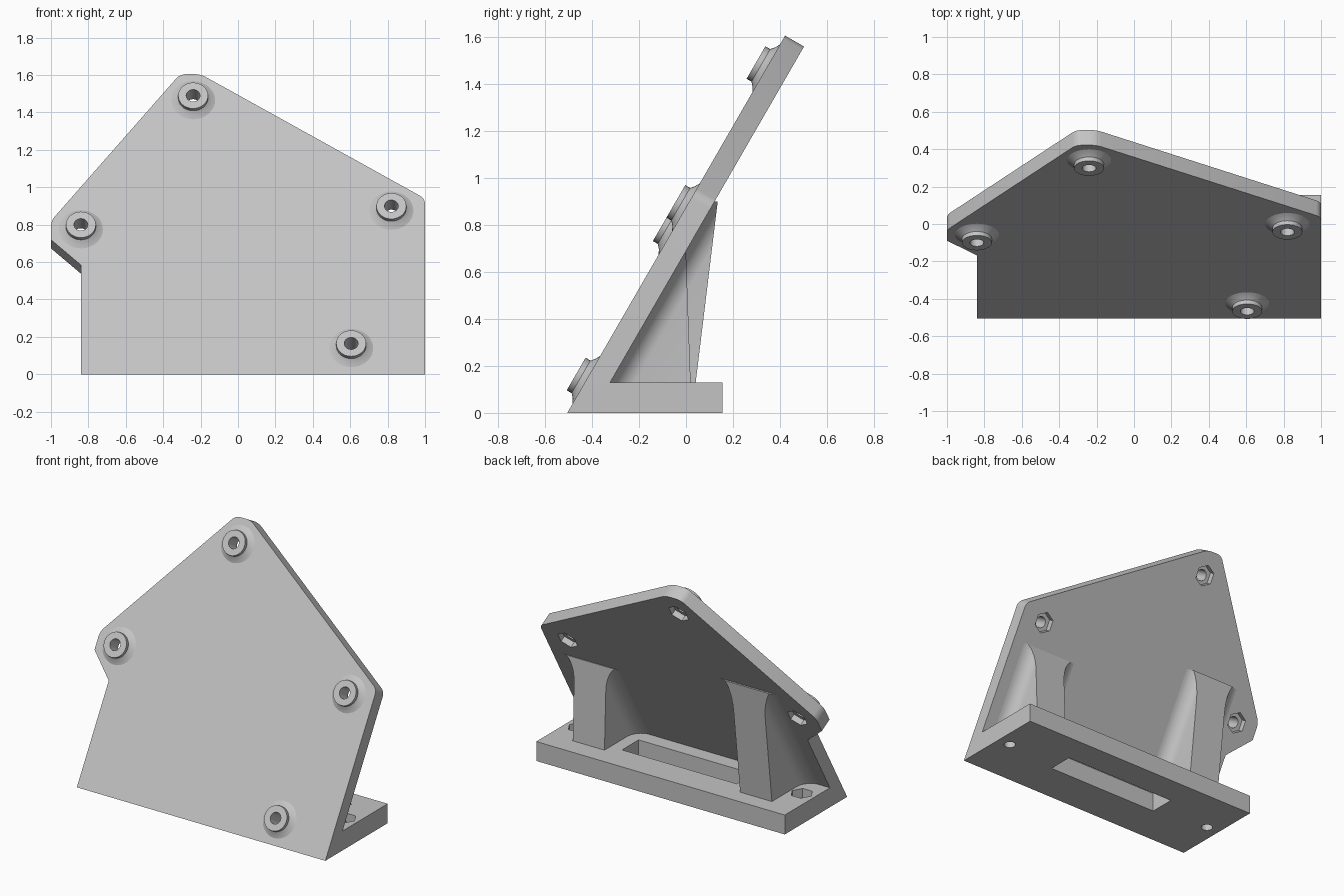
import bpy
import bmesh
from math import radians, sin, cos, pi
from mathutils import Matrix, Vector

cube = bpy.data.objects.get("Cube")
if cube:
    bpy.data.objects.remove(cube, do_unlink=True)

grey = bpy.data.materials.new("light grey plastic")
grey.use_nodes = True
grey.diffuse_color = (0.55, 0.55, 0.55, 1)
grey.node_tree.nodes["Principled BSDF"].inputs["Base Color"].default_value = grey.diffuse_color

THICK = 0.093       # plate thickness
BASE_TOP = 0.13
HOLE = 0.037        # screw hole radius
NUT = 0.07          # nut pocket radius
MID_X = 0.08        # centre of the base

# Plate frame: x across, y up the slope, z out of the front face
PLATE = Matrix.Translation((0, -0.505, 0)) @ Matrix.Rotation(radians(60), 4, 'X')
# Side frame: profile in (y, z), extruded along x
SIDE = Matrix(((0, 0, 1, 0), (1, 0, 0, 0), (0, 1, 0, 0), (0, 0, 0, 1)))


def finish(name, bm, matrix):
    bmesh.ops.transform(bm, matrix=matrix, verts=bm.verts)
    bmesh.ops.recalc_face_normals(bm, faces=bm.faces)
    mesh = bpy.data.meshes.new(name)
    bm.to_mesh(mesh)
    bm.free()
    mesh.materials.append(grey)
    obj = bpy.data.objects.new(name, mesh)
    bpy.context.collection.objects.link(obj)
    return obj


def prism(name, points, low, high, matrix=Matrix(), rounded=None):
    """Extrude a flat outline; optionally round the corners chosen by a rule."""
    bm = bmesh.new()
    bm.faces.new([bm.verts.new((u, v, low)) for u, v in points])
    if rounded:
        corners = [v for v in bm.verts if rounded(v.co)]
        bmesh.ops.bevel(bm, geom=corners, offset=0.03, segments=4,
                        profile=0.5, affect='VERTICES')
    out = bmesh.ops.extrude_face_region(bm, geom=bm.faces[:])
    top = [g for g in out["geom"] if isinstance(g, bmesh.types.BMVert)]
    bmesh.ops.translate(bm, verts=top, vec=(0, 0, high - low))
    return finish(name, bm, matrix)


def ngon(x, y, radius, sides, turn=0):
    return [(x + radius * cos(turn + 2 * pi * i / sides),
             y + radius * sin(turn + 2 * pi * i / sides)) for i in range(sides)]


def rect(x0, x1, y0, y1):
    return [(x0, y0), (x1, y0), (x1, y1), (x0, y1)]


def combine(obj, cutter, operation='DIFFERENCE'):
    """Apply a boolean and discard the cutter."""
    mod = obj.modifiers.new("cut", 'BOOLEAN')
    mod.operation, mod.solver, mod.object = operation, 'EXACT', cutter
    bpy.context.view_layer.update()
    graph = bpy.context.evaluated_depsgraph_get()
    mesh = bpy.data.meshes.new_from_object(obj.evaluated_get(graph))
    obj.modifiers.clear()
    obj.data = mesh
    bpy.data.objects.remove(cutter, do_unlink=True)


# Sloping mounting plate, trimmed flat at the ground
outline = [(-0.84, -0.1), (1, -0.1), (1, 1.085), (-0.2, 1.853), (-0.31, 1.853),
           (-1, 0.947), (-1, 0.831), (-0.84, 0.675)]
plate = prism("mounting_plate", outline, -THICK, 0, PLATE, lambda co: co.y > 0.9)
combine(plate, prism("ground_cutter", rect(-2, 2, -2, 2), -1, 0))

# Screw holes, nut pockets behind the upper three
bosses = [(-0.24, 1.692), (-0.84, 0.895), (0.82, 1.01), (0.605, 0.162)]
for x, s in bosses:
    combine(plate, prism("hole_cutter", ngon(x, s, HOLE, 32), -0.3, 0.1, PLATE))
    if s > 0.5:
        combine(plate, prism("nut_cutter", ngon(x, s, NUT, 6, pi / 2),
                             -0.3, 0.04 - THICK, PLATE))


# Raised collars with flared feet
def boss(name, x, s):
    profile = [(0.118, 0), (0.097, 0.011), (0.08, 0.026), (0.08, 0.05),
               (HOLE, 0.05), (HOLE, 0)]
    bm = bmesh.new()
    verts = [bm.verts.new((r, 0, h)) for r, h in profile]
    edges = [bm.edges.new(pair) for pair in zip(verts, verts[1:])]
    bmesh.ops.spin(bm, geom=verts + edges, cent=(0, 0, 0), axis=(0, 0, 1),
                   angle=2 * pi, steps=32)
    bmesh.ops.remove_doubles(bm, verts=bm.verts, dist=0.0005)
    return finish(name, bm, PLATE @ Matrix.Translation((x, s, 0)))


names = ["top_boss", "lower_right_boss", "upper_left_boss", "bottom_boss"]
parts = [plate] + [boss(n, x, s) for n, (x, s) in zip(names, bosses)]

# Base foot meeting the back of the plate, with slot and screw holes
back = PLATE @ Vector((0, 0, -THICK))
slope = 1 / math_tan if (math_tan := sin(radians(60)) / cos(radians(60))) else 0


def plate_back_y(z):
    return back.y + (z - back.z) * slope


base = prism("base_foot", [(plate_back_y(0), 0), (0.155, 0), (0.155, BASE_TOP),
                           (plate_back_y(BASE_TOP), BASE_TOP)], -0.84, 1, SIDE)
combine(base, prism("slot_cutter", rect(MID_X - 0.425, MID_X + 0.425, -0.22, -0.045), -1, 1))
for side in (-1, 1):
    x = MID_X + side * 0.825
    combine(base, prism("hole_cutter", ngon(x, -0.16, HOLE, 32), -1, 1))
    combine(base, prism("nut_cutter", ngon(x, -0.16, NUT, 6), 0.07, 1))
parts.append(base)


# Support ribs: filleted section along the slope, trimmed to a wedge
def rib(name, x, foot_y, top_y, top_z, half=0.1175, fillet=0.09):
    flank = [(half + fillet, 0.01 - THICK)]
    for i in range(9):
        a = i / 8 * pi / 2
        flank.append((half + fillet * (1 - sin(a)), -THICK - fillet * (1 - cos(a))))
    flank.append((half, -1))
    section = [(x + w, n) for w, n in flank] + [(x - w, n) for w, n in reversed(flank)]
    obj = prism(name, section, -1.6, 0.3, PLATE @ Matrix.Rotation(pi / 2, 4, 'X'))
    low = BASE_TOP - 0.01
    wedge = [(plate_back_y(low) - 0.03, low), (foot_y, low), (top_y, top_z),
             (plate_back_y(top_z) - 0.03, top_z)]
    combine(obj, prism("wedge_cutter", wedge, x - 0.5, x + 0.5, SIDE), 'INTERSECT')
    return obj


parts.append(rib("left_rib", MID_X + 0.6275, 0.02, 0.0, 0.68))
parts.append(rib("right_rib", MID_X - 0.6275, 0.04, 0.135, 0.9))

# Smooth the curved walls, keep edges crisp
bpy.ops.object.select_all(action='DESELECT')
for obj in parts:
    obj.select_set(True)
bpy.context.view_layer.objects.active = plate
bpy.ops.object.shade_smooth_by_angle(angle=radians(30))
